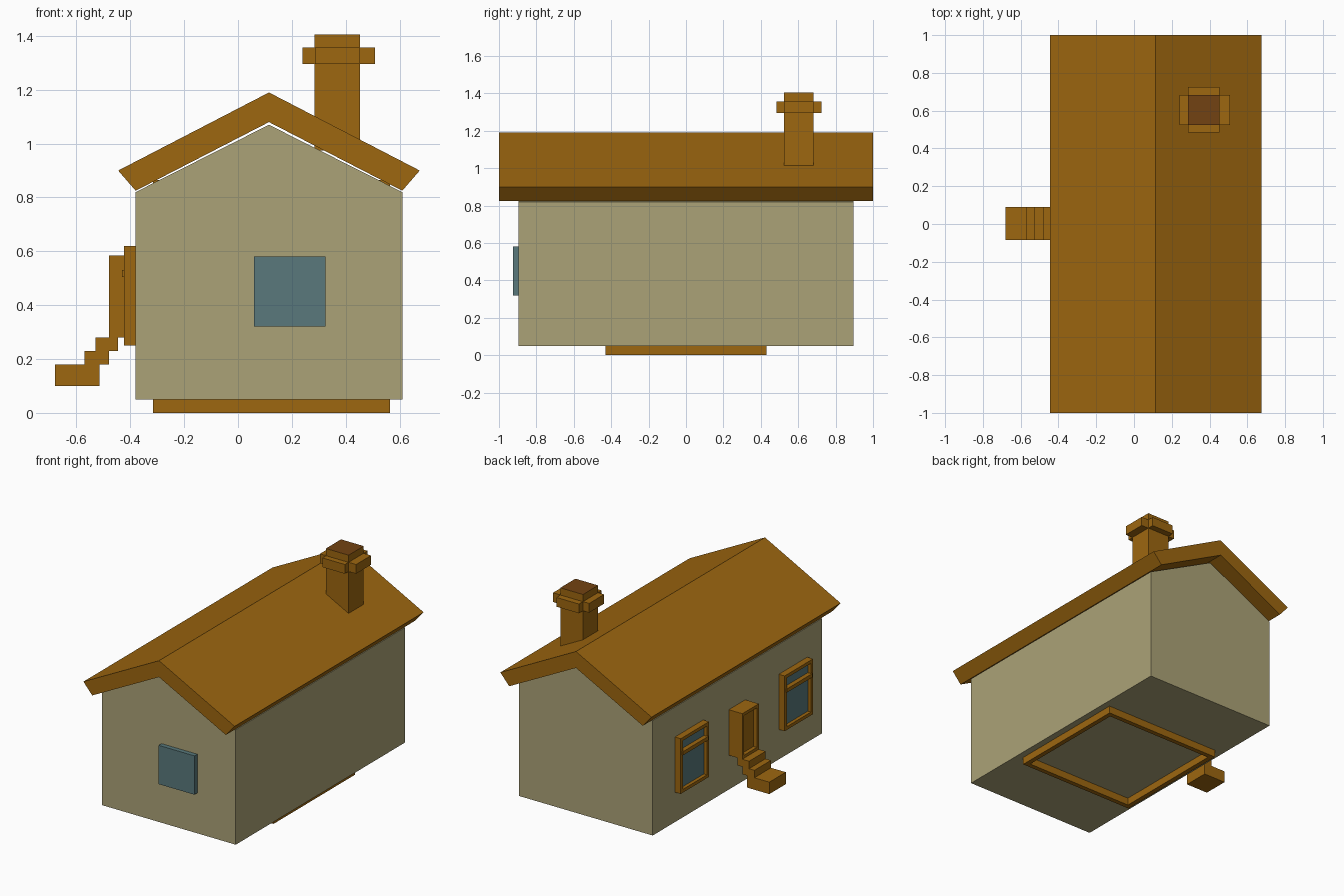
import bpy

if "Cube" in bpy.data.objects:
    bpy.data.objects.remove(bpy.data.objects["Cube"])

def material(name, rgb):
    m = bpy.data.materials.new(name)
    m.diffuse_color = (*rgb, 1)
    m.use_nodes = True
    m.node_tree.nodes["Principled BSDF"].inputs["Base Color"].default_value = m.diffuse_color
    return m

BROWN = material("brown_wood", (0.34, 0.135, 0.005))
DARK = material("dark_brown", (0.17, 0.055, 0.006))
CREAM = material("cream_wall", (0.41, 0.365, 0.185))
GLASS = material("blue_glass", (0.10, 0.19, 0.20))

def add_mesh(name, verts, faces, mat):
    me = bpy.data.meshes.new(name)
    me.from_pydata(verts, [], faces)
    me.materials.append(mat)
    ob = bpy.data.objects.new(name, me)
    bpy.context.collection.objects.link(ob)
    return ob

def prism(name, profile, y0, y1, mat):
    """Extrude an x-z profile (counter-clockwise seen from the front) along y."""
    n = len(profile)
    verts = [(x, y, z) for y in (y0, y1) for x, z in profile]
    faces = [tuple(range(n)), tuple(range(2 * n - 1, n - 1, -1))]
    faces += [(i, i + n, (i + 1) % n + n, (i + 1) % n) for i in range(n)]
    return add_mesh(name, verts, faces, mat)

def box(name, x, y, z, mat):
    (x0, x1), (z0, z1) = x, z
    return prism(name, [(x0, z0), (x1, z0), (x1, z1), (x0, z1)], *y, mat)

def side_frame(name, x, y, z, t):
    """Four bars around an opening on the left wall."""
    (y0, y1), (z0, z1) = y, z
    box(name + "_jamb_a", x, (y0, y0 + t), z, BROWN)
    box(name + "_jamb_b", x, (y1 - t, y1), z, BROWN)
    box(name + "_head", x, (y0 + t, y1 - t), (z1 - t, z1), BROWN)
    box(name + "_sill", x, (y0 + t, y1 - t), (z0, z0 + t), BROWN)

# House body with gables
prism("house_walls", [(-0.38, 0.05), (0.61, 0.05), (0.61, 0.82),
                      (0.115, 1.07), (-0.38, 0.82)], -0.895, 0.895, CREAM)

# Roof
prism("roof", [(-0.445, 0.90), (-0.38, 0.825), (0.115, 1.08), (0.61, 0.825),
               (0.675, 0.90), (0.115, 1.19)], -1, 1, BROWN)

# Foundation frame, open in the middle, running up inside the walls
for name, x in (("left", (-0.315, -0.283)), ("right", (0.533, 0.565))):
    box("foundation_" + name, x, (-0.43, 0.43), (0, 0.865), BROWN)
for name, y in (("front", (-0.43, -0.398)), ("back", (0.398, 0.43))):
    box("foundation_" + name, (-0.283, 0.533), y, (0, 0.865), BROWN)

# Chimney with dark top and cross-shaped collar
stack = box("chimney_stack", (0.285, 0.453), (0.523, 0.683), (0.975, 1.405), BROWN)
stack.data.materials.append(DARK)
for p in stack.data.polygons:
    if p.center.z > 1.4:
        p.material_index = 1
box("chimney_collar_x", (0.24, 0.508), (0.524, 0.682), (1.295, 1.357), BROWN)
box("chimney_collar_y", (0.286, 0.452), (0.485, 0.725), (1.295, 1.357), BROWN)

# Front window
box("front_window", (0.06, 0.325), (-0.925, -0.894), (0.32, 0.58), GLASS)

# Side windows
for name, yc in (("side_window_back", 0.51), ("side_window_front", -0.59)):
    y0, y1 = yc - 0.15, yc + 0.15
    side_frame(name, (-0.423, -0.379), (y0, y1), (0.25, 0.62), 0.022)
    box(name + "_glass", (-0.40, -0.379), (y0 + 0.02, y1 - 0.02), (0.27, 0.60), GLASS)
    box(name + "_crossbar", (-0.43, -0.39), (y0 + 0.015, y1 - 0.015), (0.505, 0.53), BROWN)

# Door
side_frame("door_frame", (-0.48, -0.379), (-0.085, 0.09), (0.28, 0.585), 0.02)
box("door_panel", (-0.455, -0.379), (-0.066, 0.071), (0.299, 0.566), BROWN)

# Steps as one stair profile
prism("door_steps", [(-0.68, 0.10), (-0.515, 0.10), (-0.515, 0.18), (-0.48, 0.18),
                     (-0.48, 0.23), (-0.445, 0.23), (-0.445, 0.28), (-0.53, 0.28),
                     (-0.53, 0.23), (-0.57, 0.23), (-0.57, 0.18), (-0.68, 0.18)],
      -0.085, 0.09, BROWN)
